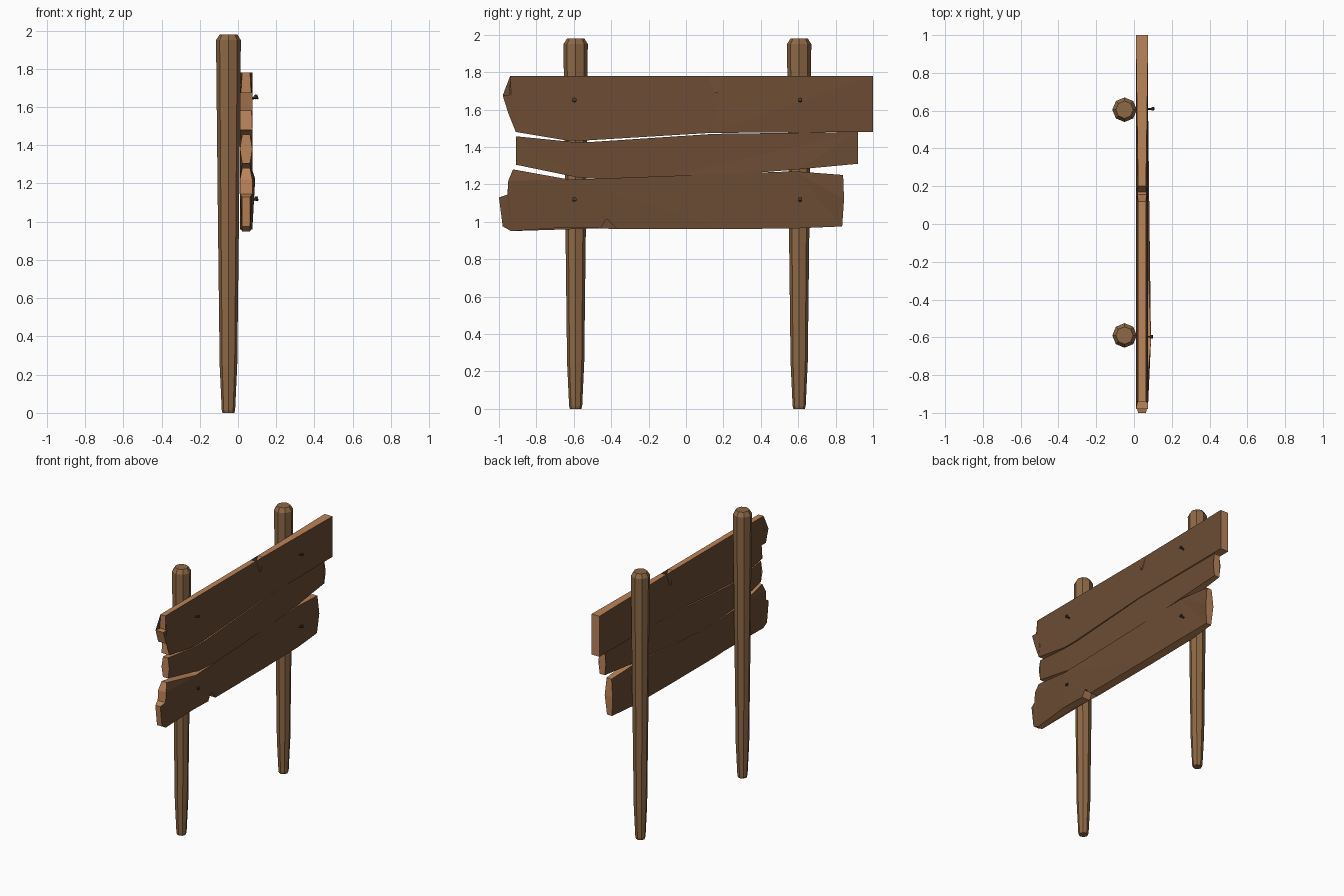
import bpy, bmesh, math
from mathutils import Matrix, Vector

cube = bpy.data.objects.get("Cube")
if cube:
    bpy.data.objects.remove(cube, do_unlink=True)


def material(name, rgb):
    m = bpy.data.materials.new(name)
    m.use_nodes = True
    m.diffuse_color = (*rgb, 1)
    m.node_tree.nodes["Principled BSDF"].inputs["Base Color"].default_value = (*rgb, 1)
    return m


BOARD = material("dark board wood", (0.15, 0.073, 0.034))
EDGE = material("pale cut wood", (0.5, 0.23, 0.1))
POST = material("post wood", (0.27, 0.14, 0.061))
NAIL = material("dark nail", (0.07, 0.035, 0.02))


def finish(bm, name, mats):
    bmesh.ops.recalc_face_normals(bm, faces=bm.faces)
    mesh = bpy.data.meshes.new(name)
    bm.to_mesh(mesh)
    bm.free()
    for m in mats:
        mesh.materials.append(m)
    ob = bpy.data.objects.new(name, mesh)
    bpy.context.collection.objects.link(ob)
    return ob


def lathe(name, profile, mat, matrix, sides=8):
    """Closed faceted turning from (radius, height) pairs."""
    bm = bmesh.new()
    rings = []
    for r, h in profile:
        angles = [math.tau * i / sides for i in range(sides)]
        rings.append([bm.verts.new(matrix @ Vector((r * math.cos(a), r * math.sin(a), h)))
                      for a in angles])
    for low, high in zip(rings, rings[1:]):
        for i in range(sides):
            j = (i + 1) % sides
            bm.faces.new((low[i], low[j], high[j], high[i]))
    bm.faces.new(rings[0][::-1])
    bm.faces.new(rings[-1])
    return finish(bm, name, [mat])


def board(name, outline, bulge=None):
    """Plank from (y, z, thinned) points; thinned corners are hewn narrower."""
    bm = bmesh.new()
    back, front = [], []
    for i, (y, z, thinned) in enumerate(outline):
        cut = 0.012 * thinned
        back.append(bm.verts.new((0.01 + cut, y, z)))
        front.append(bm.verts.new((0.09 if i == bulge else 0.075 - cut, y, z)))
    caps = [bm.faces.new(back), bm.faces.new(front[::-1])]
    for i in range(len(outline)):
        j = (i + 1) % len(outline)
        bm.faces.new((back[i], back[j], front[j], front[i])).material_index = 1
    bmesh.ops.triangulate(bm, faces=caps)
    return finish(bm, name, [BOARD, EDGE])


# Tapered octagonal posts
post_profile = [(0.031, 0), (0.035, 0.015), (0.046, 0.25), (0.055, 1.0),
                (0.065, 1.95), (0.046, 1.98)]
for side, y in (("right", -0.59), ("left", 0.605)):
    lathe(side + "_post", post_profile, POST, Matrix.Translation((-0.05, y, 0)))

# Rough boards with chipped ends and notches
board("top_board", [
    (-.94, 1.78, 1), (.12, 1.78, 1), (.155, 1.69, 0), (.17, 1.69, 0), (.2, 1.78, 1),
    (1, 1.78, 0), (1, 1.48, 0), (.13, 1.475, 0), (-.53, 1.435, 0), (-.64, 1.435, 0),
    (-.91, 1.48, 0), (-.9, 1.58, 0), (-.95, 1.58, 0), (-.98, 1.675, 0), (-.935, 1.675, 0)])
board("middle_board", [
    (-.91, 1.457, 1), (-.61, 1.427, 0), (-.5, 1.427, 0), (.15, 1.47, 0), (.92, 1.48, 1),
    (.92, 1.4, 0), (.92, 1.31, 1), (.6, 1.28, 0), (-.22, 1.215, 0), (-.57, 1.235, 0),
    (-.91, 1.305, 1), (-.91, 1.38, 0)])
board("bottom_board", [
    (-.925, 1.28, 1), (-.95, 1.22, 0), (-.955, 1.145, 0), (-1, 1.13, 1), (-.98, .975, 1),
    (-.935, .95, 1), (-.64, .97, 0), (-.455, .965, 0), (-.43, 1.01, 0), (-.4, 1.01, 0),
    (-.37, .96, 0), (.2, .96, 0), (.6, .965, 0), (.835, .975, 1), (.845, 1.12, 0),
    (.84, 1.25, 1), (.58, 1.27, 0), (-.22, 1.215, 0), (-.62, 1.225, 0)], bulge=18)

# Slightly tilted nails with small heads
nail_profile = [(0.006, 0), (0.006, 0.035), (0.012, 0.035), (0.012, 0.045)]
for side, y, out in (("right", -0.597, 0.055), ("left", 0.61, 0.062)):
    for level, z in (("upper", 1.64), ("lower", 1.108)):
        turn = Matrix.Rotation(math.radians(72), 4, 'Y')
        lathe(f"{level}_{side}_nail", nail_profile, NAIL,
              Matrix.Translation((out, y, z)) @ turn, 6)
